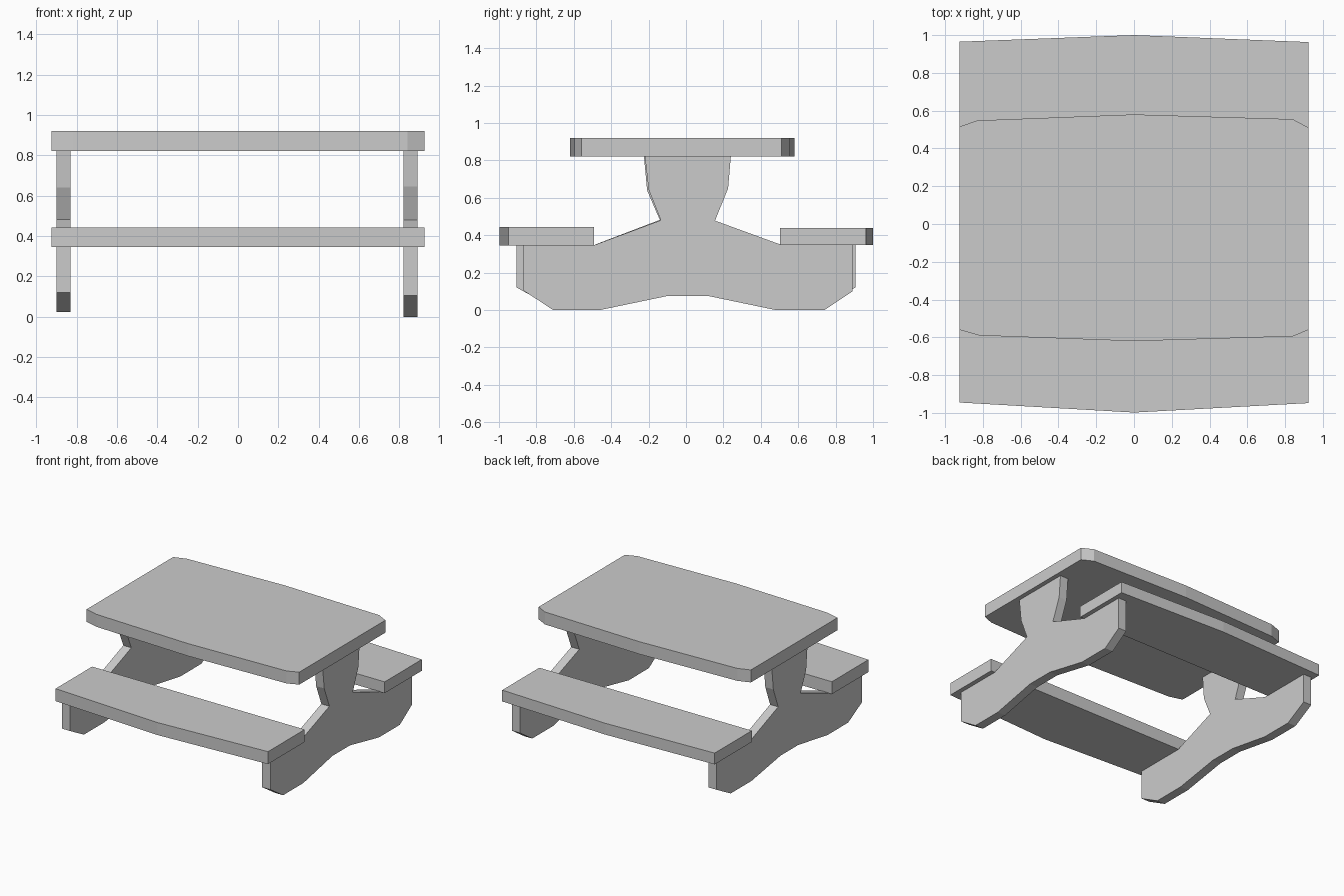
import bpy, bmesh


def extrude(name, points, offset):
    """Make a solid from a planar outline pushed along an offset vector."""
    bm = bmesh.new()
    face = bm.faces.new([bm.verts.new(p) for p in points])
    res = bmesh.ops.extrude_face_region(bm, geom=[face], use_keep_orig=True)
    moved = [v for v in res["geom"] if isinstance(v, bmesh.types.BMVert)]
    bmesh.ops.translate(bm, verts=moved, vec=offset)
    bmesh.ops.recalc_face_normals(bm, faces=bm.faces)
    mesh = bpy.data.meshes.new(name)
    bm.to_mesh(mesh)
    bm.free()
    obj = bpy.data.objects.new(name, mesh)
    bpy.context.collection.objects.link(obj)
    return obj


def plank(name, outline, z0, z1):
    return extrude(name, [(x, y, z0) for x, y in outline], (0, 0, z1 - z0))


def trestle(name, profile, x0, x1):
    return extrude(name, [(x0, y, z) for y, z in profile], (x1 - x0, 0, 0))


# Table top with bowed long edges and clipped corners
plank("table_top", [
    (-0.925, -0.56), (-0.82, -0.59), (0, -0.62), (0.84, -0.595), (0.925, -0.56),
    (0.925, 0.51), (0.84, 0.555), (0, 0.58), (-0.83, 0.548), (-0.925, 0.515),
], 0.822, 0.92)

# Bench seats with bowed outer edges
plank("front_seat", [(-0.925, -0.945), (0, -0.998), (0.925, -0.948),
                     (0.925, -0.492), (-0.925, -0.492)], 0.345, 0.443)
plank("back_seat", [(-0.925, 0.965), (0, 1.0), (0.925, 0.963),
                    (0.925, 0.502), (-0.925, 0.502)], 0.349, 0.438)

# Cut-out board legs at each end, slightly different as hand-sawn
trestle("right_leg", [
    (-0.87, 0.348), (-0.87, 0.105), (-0.71, 0.0), (-0.46, 0.0), (-0.10, 0.075),
    (0.12, 0.075), (0.48, 0.0), (0.74, 0.0), (0.89, 0.10), (0.89, 0.352),
    (0.50, 0.352), (0.155, 0.478), (0.225, 0.65), (0.24, 0.825),
    (-0.22, 0.825), (-0.20, 0.645), (-0.135, 0.48), (-0.47, 0.355), (-0.49, 0.348),
], 0.82, 0.89)
trestle("left_leg", [
    (-0.905, 0.348), (-0.905, 0.12), (-0.73, 0.024), (-0.47, 0.024), (-0.11, 0.085),
    (0.11, 0.085), (0.47, 0.024), (0.73, 0.024), (0.905, 0.12), (0.905, 0.352),
    (0.47, 0.352), (0.14, 0.48), (0.20, 0.64), (0.22, 0.825),
    (-0.225, 0.825), (-0.208, 0.64), (-0.14, 0.482), (-0.46, 0.36), (-0.49, 0.348),
], -0.90, -0.83)
